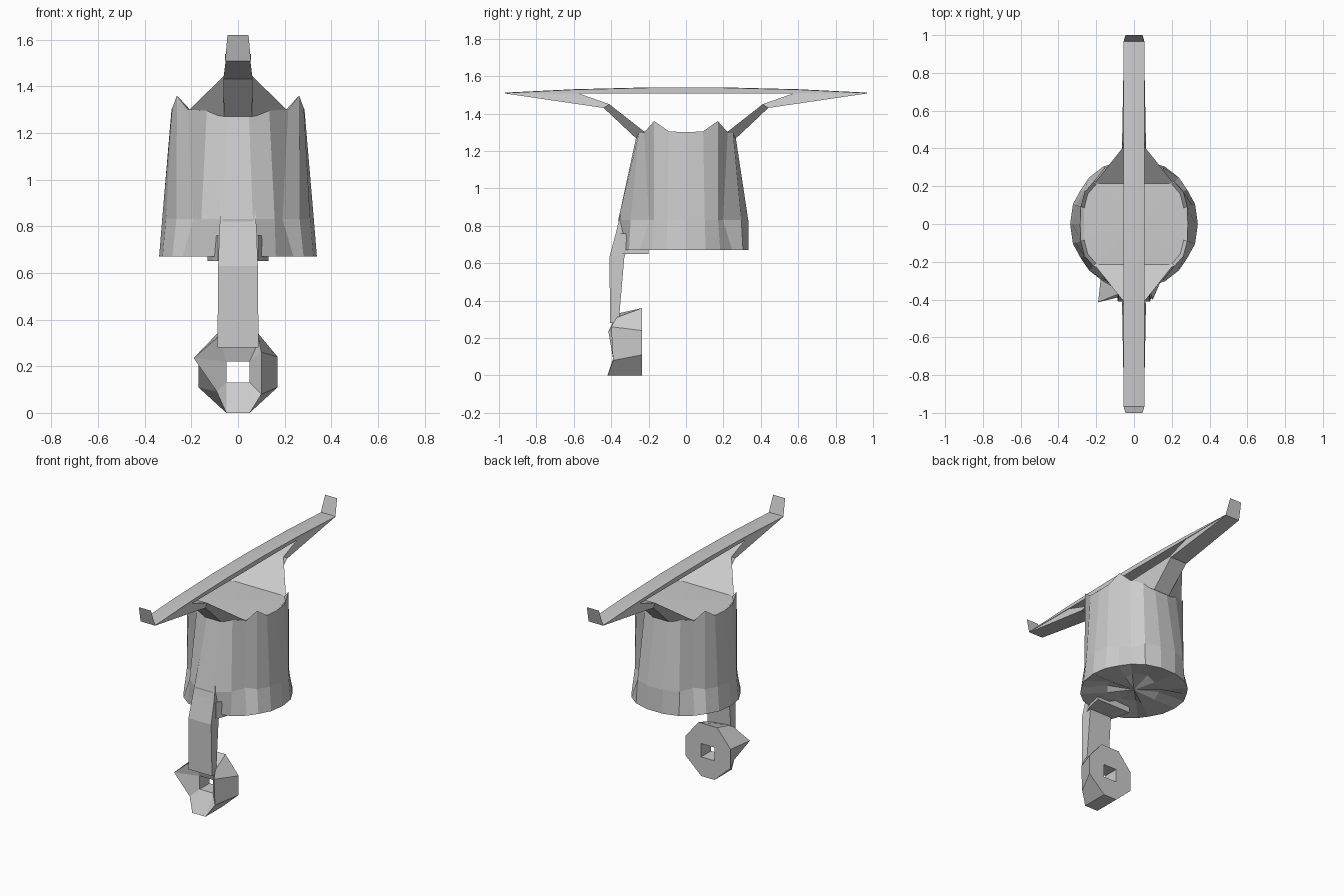
import bpy, bmesh
from math import cos, sin, radians

old = bpy.data.objects.get("Cube")
if old:
    bpy.data.objects.remove(old)

grey = bpy.data.materials.new("plain_grey")
grey.use_nodes = True
grey.diffuse_color = (0.6, 0.6, 0.6, 1)
grey.node_tree.nodes["Principled BSDF"].inputs["Base Color"].default_value = (0.6, 0.6, 0.6, 1)


def loft(name, rings, closed=False, capped=True):
    """Join rings of points with quads; cap the ends or close into a loop."""
    bm = bmesh.new()
    loops = [[bm.verts.new(p) for p in ring] for ring in rings]
    pairs = list(zip(loops, loops[1:]))
    if closed:
        pairs.append((loops[-1], loops[0]))
    for a, b in pairs:
        n = len(a)
        for i in range(n):
            j = (i + 1) % n
            bm.faces.new((a[i], a[j], b[j], b[i]))
    if capped and not closed:
        bm.faces.new(loops[0])
        bm.faces.new(loops[-1])
    bmesh.ops.remove_doubles(bm, verts=bm.verts[:], dist=0.0005)
    bmesh.ops.recalc_face_normals(bm, faces=bm.faces[:])
    mesh = bpy.data.meshes.new(name)
    bm.to_mesh(mesh)
    bm.free()
    mesh.materials.append(grey)
    obj = bpy.data.objects.new(name, mesh)
    bpy.context.collection.objects.link(obj)
    return obj


# Fluted cup: angle, top radius, top height, middle radius, bottom radius
quarter = [(0, .285, 1.30, .325, .338), (18, .297, 1.305, .325, .34),
           (33, .312, 1.36, .315, .335), (46, .31, 1.30, .275, .342),
           (62, .285, 1.295, .335, .345), (80, .268, 1.285, .338, .34)]
outline = quarter + [(180 - q[0], *q[1:]) for q in quarter[::-1]]
outline += [(360 - q[0], *q[1:]) for q in outline[-2:0:-1]]


def around(radius, height):
    return [(radius(q) * cos(radians(q[0])), radius(q) * sin(radians(q[0])), height(q))
            for q in outline]


def bulge(q):
    # the front of the wall swells toward the neck
    return q[3] + (.03 if 250 < q[0] < 290 else 0)


loft("cup", [
    around(lambda q: 0, lambda q: .68),
    around(lambda q: .17, lambda q: .70 if int(q[0] / 45) % 2 else .67),
    around(lambda q: q[4], lambda q: .67),
    around(bulge, lambda q: .83),
    around(lambda q: q[1], lambda q: q[2]),
    around(lambda q: q[1] - .02, lambda q: 1.295),
    around(lambda q: 0, lambda q: 1.30)], capped=False)

# Neck running down the front of the cup: height, front, back, half width
neck = [(.28, -.405, -.36, .088), (.63, -.41, -.33, .085),
        (.78, -.37, -.28, .08), (1.27, -.262, -.2, .05)]
loft("neck", [[(-w, f, z), (w, f, z), (w, b, z), (-w, b, z)] for z, f, b, w in neck])

# Underside web joining the neck to the cup
loft("neck_web", [[(-w, y, .65), (w, y, .65), (w, y, .76), (-w, y, .76)]
                  for y, w in ((-.36, .085), (-.30, .11), (-.2, .13))])

# Faceted ring with a square hole
back = [(.17, .24), (.07, .36), (-.07, .36), (-.17, .24),
        (-.17, .11), (-.05, 0), (.05, 0), (.17, .11)]
front = [(.1, -.4, .26), (.09, -.37, .31), (-.08, -.37, .33), (-.19, -.415, .235),
         (-.09, -.39, .09), (-.05, -.42, 0), (.05, -.42, 0), (.1, -.39, .08)]
hole = [(.05, .22)] * 2 + [(-.05, .22)] * 2 + [(-.05, .13)] * 2 + [(.05, .13)] * 2
loft("ring", [[(x, -.235, z) for x, z in back], front,
              [(x, -.34, z) for x, z in hole],
              [(x, -.235, z) for x, z in hole]], closed=True)

# Long arched beam across the top
beam = [(-.967, 1.512), (-.6, 1.53), (-.2, 1.54), (.2, 1.54), (.6, 1.53), (.967, 1.512)]
loft("beam", [[(-.055, y, 1.508), (.055, y, 1.508), (.055, y, z - .002),
               (.02, y, z), (-.02, y, z), (-.055, y, z - .002)] for y, z in beam])

# Arms and upturned end tabs, the same at both ends
for end, side in (("front", -1), ("back", 1)):
    # outer y, z, half width, then inner y, z, half width
    arm = [(.27, 1.27, .06, .215, 1.297, .21), (.44, 1.43, .063, .41, 1.45, .055),
           (.965, 1.507, .053, .58, 1.51, .05)]
    loft(end + "_arm", [[(-wo, side * yo, zo), (wo, side * yo, zo),
                         (wi, side * yi, zi), (-wi, side * yi, zi)]
                        for yo, zo, wo, yi, zi, wi in arm])
    tab = bpy.data.meshes.new(end + "_tab")
    corners = [(-.055, side * .967, 1.51), (.055, side * .967, 1.51),
               (.045, side, 1.62), (-.045, side, 1.62)]
    tab.from_pydata(corners, [], [(0, 1, 2, 3) if side < 0 else (3, 2, 1, 0)])
    tab.materials.append(grey)
    bpy.context.collection.objects.link(bpy.data.objects.new(end + "_tab", tab))
